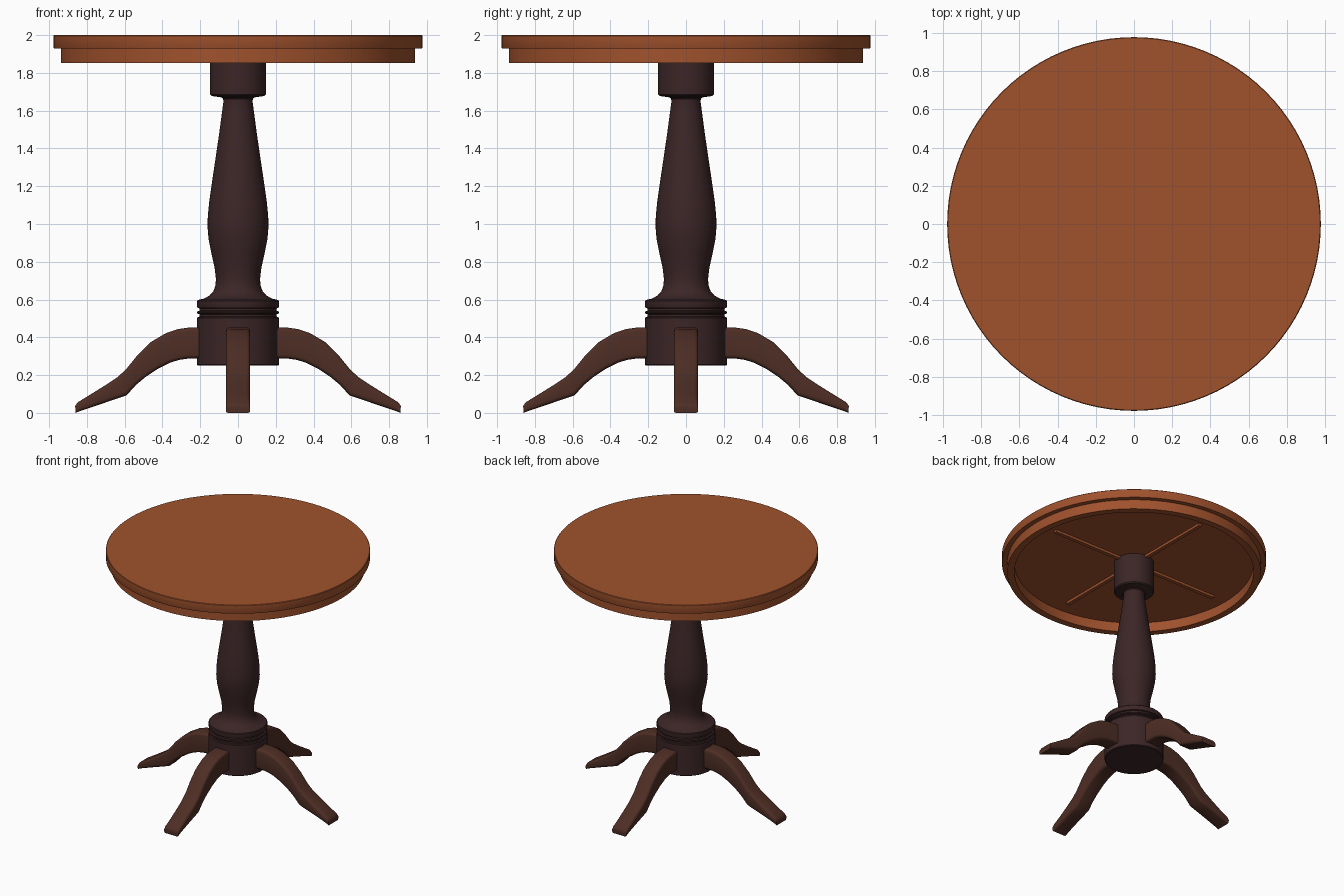
import bpy, bmesh, math
from mathutils import Matrix

if "Cube" in bpy.data.objects:
    bpy.data.objects.remove(bpy.data.objects["Cube"])


def material(name, color):
    m = bpy.data.materials.new(name)
    m.diffuse_color = (*color, 1)
    m.use_nodes = True
    m.node_tree.nodes["Principled BSDF"].inputs["Base Color"].default_value = m.diffuse_color
    return m


TOP_WOOD = material("sienna wood", (0.352, 0.084, 0.026))
COLUMN_WOOD = material("dark espresso wood", (0.045, 0.019, 0.020))
LEG_WOOD = material("brown leg wood", (0.076, 0.027, 0.018))


def finish(name, bm, mat, angle=35):
    bmesh.ops.recalc_face_normals(bm, faces=bm.faces)
    me = bpy.data.meshes.new(name)
    bm.to_mesh(me)
    bm.free()
    ob = bpy.data.objects.new(name, me)
    bpy.context.collection.objects.link(ob)
    me.materials.append(mat)
    bpy.ops.object.select_all(action='DESELECT')
    ob.select_set(True)
    bpy.context.view_layer.objects.active = ob
    bpy.ops.object.shade_smooth_by_angle(angle=math.radians(angle))
    return ob


def lathe(name, profile, mat, steps):
    """Spin a closed-off (radius, z) profile around the z axis."""
    bm = bmesh.new()
    vs = [bm.verts.new((r, 0, z)) for r, z in profile]
    es = [bm.edges.new(p) for p in zip(vs, vs[1:])]
    bmesh.ops.spin(bm, geom=vs + es, cent=(0, 0, 0), axis=(0, 0, 1),
                   angle=math.tau, steps=steps)
    bmesh.ops.remove_doubles(bm, verts=bm.verts, dist=1e-4)
    return finish(name, bm, mat)


# Round top with a stepped, hollow apron below
lathe("table_top", [(0, 1.93), (0.885, 1.93), (0.885, 1.853), (0.938, 1.853),
                    (0.938, 1.93), (0.975, 1.93), (0.977, 1.934),
                    (0.977, 1.996), (0.973, 2.0), (0, 2.0)], TOP_WOOD, 96)

# Thin crossed battens on the underside
for i, name in enumerate(("batten_x", "batten_y")):
    bm = bmesh.new()
    bmesh.ops.create_cube(bm, size=1, matrix=Matrix.Rotation(i * math.pi / 2, 4, 'Z')
                          @ Matrix.Translation((0, 0, 1.925))
                          @ Matrix.Diagonal((1.52, 0.03, 0.03, 1)))
    finish(name, bm, TOP_WOOD)

# Turned column: base drum, ring grooves, vase shape and cap
lathe("turned_column", [
    (0, 0.25), (0.212, 0.25), (0.217, 0.255), (0.217, 0.502), (0.212, 0.508),
    (0.203, 0.510), (0.203, 0.522), (0.214, 0.525), (0.217, 0.531), (0.214, 0.538),
    (0.203, 0.541), (0.203, 0.553), (0.214, 0.556), (0.217, 0.562),
    (0.217, 0.592), (0.212, 0.598), (0.18, 0.605), (0.15, 0.622), (0.13, 0.645),
    (0.119, 0.675), (0.117, 0.71), (0.124, 0.77), (0.142, 0.85), (0.156, 0.92),
    (0.161, 0.98), (0.160, 1.04), (0.152, 1.12), (0.138, 1.22), (0.120, 1.34),
    (0.101, 1.47), (0.085, 1.59), (0.077, 1.65), (0.079, 1.663), (0.086, 1.670),
    (0.14, 1.678), (0.148, 1.686), (0.148, 1.928), (0, 1.928)], COLUMN_WOOD, 64)

# Curved legs: (top x, top z, bottom x, bottom z) stations, lofted as rounded boxes
STATIONS = [
    (0.20, 0.455, 0.20, 0.290), (0.26, 0.454, 0.26, 0.290), (0.32, 0.445, 0.31, 0.283),
    (0.38, 0.425, 0.36, 0.268), (0.46, 0.378, 0.42, 0.238), (0.53, 0.310, 0.49, 0.192),
    (0.595, 0.230, 0.54, 0.150), (0.64, 0.190, 0.59, 0.095), (0.70, 0.150, 0.66, 0.071),
    (0.78, 0.100, 0.74, 0.044), (0.85, 0.057, 0.83, 0.014), (0.862, 0.038, 0.860, 0.002)]
HALF, ROUND = 0.064, 0.02


def leg(name, angle):
    bm = bmesh.new()
    rings = []
    for tx, tz, bx, bz in STATIONS:
        height = math.hypot(tx - bx, tz - bz)
        c = min(ROUND, height * 0.3)
        ring = []
        for sy, sv in ((1, 1), (-1, 1), (-1, 0), (1, 0)):
            corner = []
            for a in (0, 30, 60, 90):      # quarter-round corner
                y = HALF - c + c * math.sin(math.radians(a))
                d = c * (1 - math.cos(math.radians(a))) / height
                t = 1 - d if sv else d
                corner.append((bx + (tx - bx) * t, sy * y, bz + (tz - bz) * t))
            ring += corner if sy * (1 if sv else -1) > 0 else corner[::-1]
        # corners run top centre -> side, so order the loop consistently
        cy, cz = 0, (tz + bz) / 2
        ring.sort(key=lambda p: math.atan2(p[2] - cz, p[1] - cy))
        rings.append([bm.verts.new(p) for p in ring])
    n = len(rings[0])
    for a, b in zip(rings, rings[1:]):
        for i in range(n):
            j = (i + 1) % n
            bm.faces.new((a[i], a[j], b[j], b[i]))
    bm.faces.new(rings[0])
    bm.faces.new(rings[-1])
    low = min(v.co.z for v in bm.verts)
    bmesh.ops.translate(bm, verts=bm.verts, vec=(0, 0, -low))
    bmesh.ops.rotate(bm, verts=bm.verts, matrix=Matrix.Rotation(angle, 3, 'Z'))
    finish(name, bm, LEG_WOOD, 40)


for k, side in enumerate(("right", "back", "left", "front")):
    leg(side + "_leg", k * math.pi / 2)
